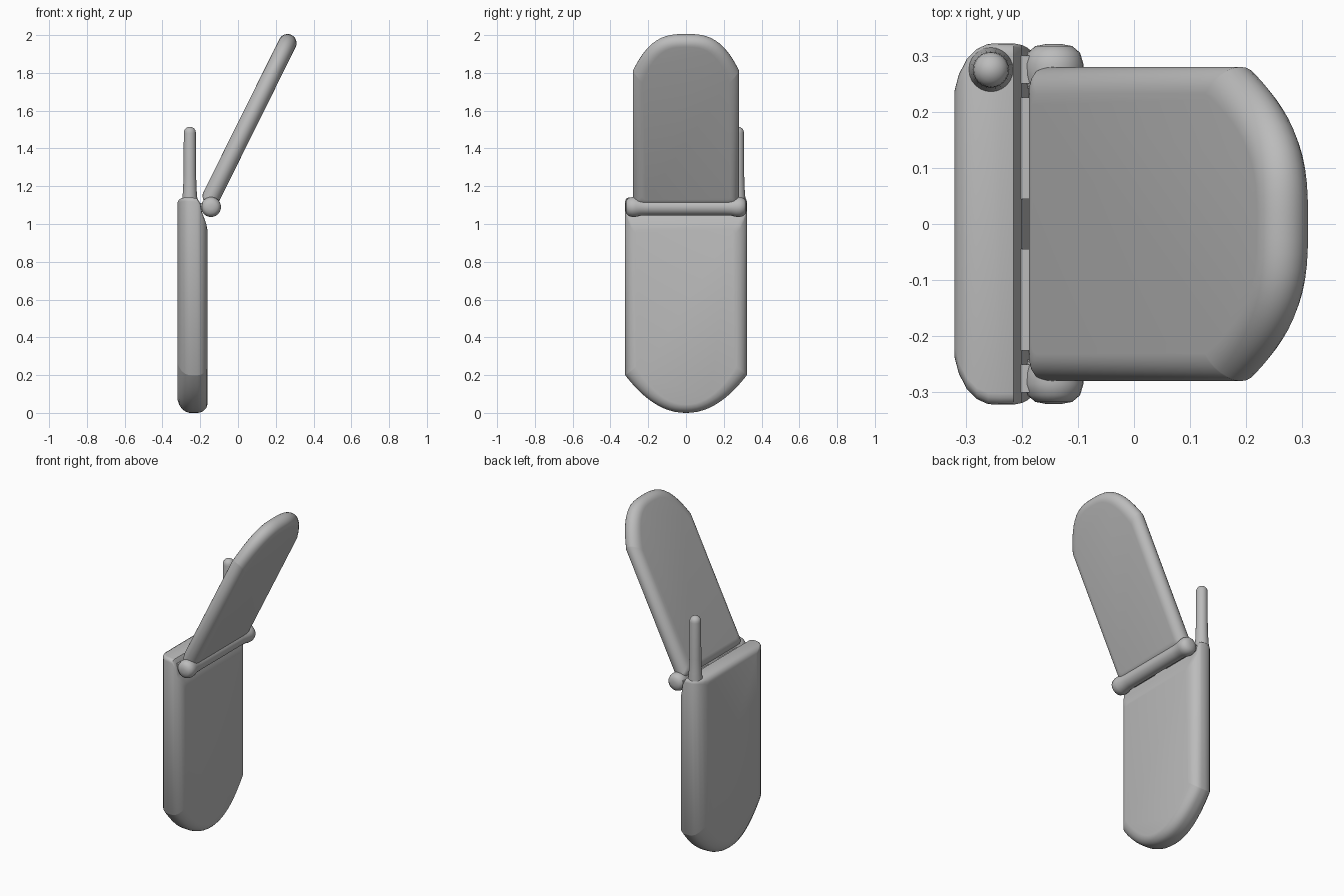
import bpy, bmesh, math
from mathutils import Matrix, Vector

cube = bpy.data.objects.get("Cube")
if cube:
    bpy.data.objects.remove(cube, do_unlink=True)

grey = bpy.data.materials.new("plain grey")
grey.use_nodes = True
colour = (0.5, 0.5, 0.5, 1)
grey.diffuse_color = colour
grey.node_tree.nodes["Principled BSDF"].inputs["Base Color"].default_value = colour


def finish(name, bm, matrix=Matrix()):
    bm.transform(matrix)
    bmesh.ops.recalc_face_normals(bm, faces=bm.faces)
    mesh = bpy.data.meshes.new(name)
    bm.to_mesh(mesh)
    bm.free()
    mesh.materials.append(grey)
    obj = bpy.data.objects.new(name, mesh)
    bpy.context.collection.objects.link(obj)
    bpy.ops.object.select_all(action="DESELECT")
    obj.select_set(True)
    bpy.context.view_layer.objects.active = obj
    bpy.ops.object.shade_smooth_by_angle(angle=math.radians(40))
    return obj


def loft(bm, rings):
    """Skin matching rings of points and cap both ends."""
    loops = [[bm.verts.new(p) for p in ring] for ring in rings]
    for a, b in zip(loops, loops[1:]):
        for i in range(len(a)):
            j = (i + 1) % len(a)
            bm.faces.new((a[i], a[j], b[j], b[i]))
    bm.faces.new(loops[0])
    bm.faces.new(loops[-1])


def tongue(x, half_width, tip, square_end, drop, power, corner=0.02):
    """Flat outline at depth x: curved tip at z = tip, square other end."""
    sign = 1 if square_end > tip else -1
    pts = []
    for i in range(33):
        u = -math.cos(math.pi * i / 32)
        pts.append(Vector((x, u * half_width, tip + sign * drop * abs(u) ** power)))
    for side in (1, -1):
        steps = [math.pi / 2 * k / 4 for k in range(5)]
        for a in steps if side == 1 else reversed(steps):
            pts.append(Vector((x, side * (half_width - corner + corner * math.cos(a)),
                               square_end - sign * corner * (1 - math.sin(a)))))
    return pts


def turned(name, profile, origin, axis_matrix=Matrix(), sides=24):
    """Revolve (radius, height) pairs about an axis."""
    bm = bmesh.new()
    loft(bm, [[(r * math.cos(2 * math.pi * i / sides),
                r * math.sin(2 * math.pi * i / sides), h)
               for i in range(sides)] for r, h in profile])
    return finish(name, bm, Matrix.Translation(origin) @ axis_matrix)


# Handset body: depth, side inset, top height
bm = bmesh.new()
sections = [(-0.32, 0.085, 1.115), (-0.312, 0.055, 1.13), (-0.298, 0.028, 1.138),
            (-0.28, 0.010, 1.14), (-0.26, 0.001, 1.14), (-0.24, 0, 1.14),
            (-0.215, 0, 1.135), (-0.2, 0.003, 1.11), (-0.19, 0.008, 1.06),
            (-0.18, 0.016, 1.035), (-0.168, 0.032, 1.0), (-0.162, 0.055, 0.97)]
loft(bm, [tongue(x, 0.322 - i, i * 0.8, top, 0.2, 2.1) for x, i, top in sections])
finish("handset_body", bm)

# Flip lid: rounded slab, tilted about the hinge
lid_radius, lid_length = 0.048, 1.0
bm = bmesh.new()
rings = []
for k in range(13):
    a = math.pi * (k / 12 - 0.5)
    inset = lid_radius * (1 - math.cos(a))
    rings.append(tongue(lid_radius * math.sin(a), 0.28 - inset,
                        lid_length - inset, inset, 0.21, 3))
loft(bm, rings)
finish("flip_lid", bm, Matrix.Translation((-0.161, 0, 1.105))
       @ Matrix.Rotation(math.radians(26.4), 4, "Y"))

# Hinge barrel with swollen ends
half = [(0.044, 0), (0.044, 0.2), (0.046, 0.24), (0.052, 0.265),
        (0.053, 0.285), (0.047, 0.305), (0.033, 0.317), (0.012, 0.321)]
barrel = [(r, -h) for r, h in reversed(half[1:])] + half
turned("hinge_barrel", barrel, (-0.143, 0, 1.09), Matrix.Rotation(math.pi / 2, 4, "X"))

# Webs joining hinge and body, leaving narrow slots between them
for name, y0, y1 in (("inner_web", 0.045, 0.225), ("outer_web", 0.25, 0.3)):
    for label, side in (("left", 1), ("right", -1)):
        bm = bmesh.new()
        bmesh.ops.create_cube(bm, size=1)
        finish(label + "_" + name, bm,
               Matrix.Translation((-0.185, side * (y0 + y1) / 2, 1.092))
               @ Matrix.Diagonal((0.07, y1 - y0, 0.04, 1)))

# Antenna with flared foot and domed tip
stem = [(0.04, 1.09), (0.04, 1.13), (0.036, 1.18), (0.033, 1.26), (0.032, 1.48)]
dome = [(0.032 * math.cos(a), 1.483 + 0.032 * math.sin(a))
        for a in (0.3, 0.6, 0.9, 1.2, 1.45)]
turned("antenna", stem + dome, (-0.255, 0.275, 0))
